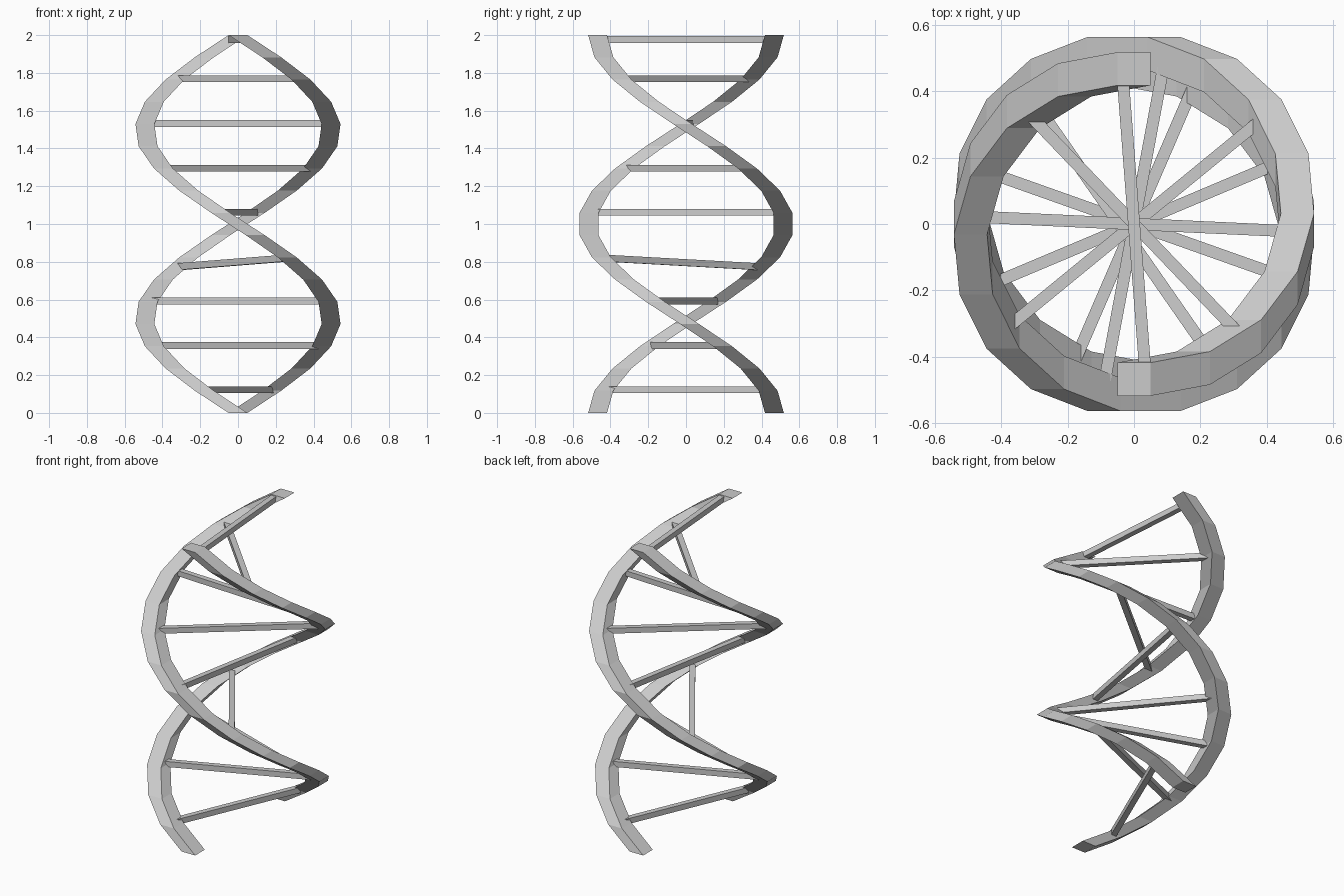
import bpy, bmesh, math
from mathutils import Vector, Matrix

if "Cube" in bpy.data.objects:
    bpy.data.objects.remove(bpy.data.objects["Cube"])

R, SHIFT, H, SEG, HALF = 0.495, 0.027, 2.0, 17, 0.05
RUNG = 0.036


def strand_point(z, sign):
    # centre of a strand at height z; sign -1 is the opposite strand
    a = math.pi * (H - z)
    return Vector((-sign * R * math.sin(a), sign * (R * math.cos(a) - SHIFT), z))


def finish(bm, name):
    bmesh.ops.recalc_face_normals(bm, faces=bm.faces)
    me = bpy.data.meshes.new(name)
    bm.to_mesh(me)
    bm.free()
    ob = bpy.data.objects.new(name, me)
    bpy.context.collection.objects.link(ob)
    return ob


def strand(name, sign):
    # horizontal square swept up the helix without turning
    bm = bmesh.new()
    rings = []
    for k in range(SEG + 1):
        c = strand_point(H * k / SEG, sign)
        rings.append([bm.verts.new(c + Vector((x * HALF, y * HALF, 0)))
                      for x, y in ((-1, -1), (1, -1), (1, 1), (-1, 1))])
    for a, b in zip(rings, rings[1:]):
        for i in range(4):
            j = (i + 1) % 4
            bm.faces.new((a[i], a[j], b[j], b[i]))
    bm.faces.new(rings[0][::-1])
    bm.faces.new(rings[-1])
    finish(bm, name)


def rung(name, za, zb):
    # square bar between the two strands
    a, b = strand_point(za, 1), strand_point(zb, -1)
    d = b - a
    x = d.normalized()
    y = Vector((0, 0, 1)).cross(x).normalized()
    z = x.cross(y)
    rot = Matrix((x, y, z)).transposed().to_4x4()
    bm = bmesh.new()
    bmesh.ops.create_cube(bm, size=1, matrix=Matrix.Translation((a + b) / 2) @ rot
                          @ Matrix.Diagonal((d.length * 0.95, RUNG, RUNG, 1)))
    finish(bm, name)


# two helical rails
strand("strand_a", 1)
strand("strand_b", -1)

# cross bars, one of them slightly tilted
levels = [(0.123, 0.123), (0.357, 0.357), (0.592, 0.592), (0.82, 0.773),
          (1.062, 1.062), (1.295, 1.295), (1.532, 1.532), (1.769, 1.769), (1.977, 1.977)]
for i, (za, zb) in enumerate(levels):
    rung(f"rung_{i + 1}", za, zb)
